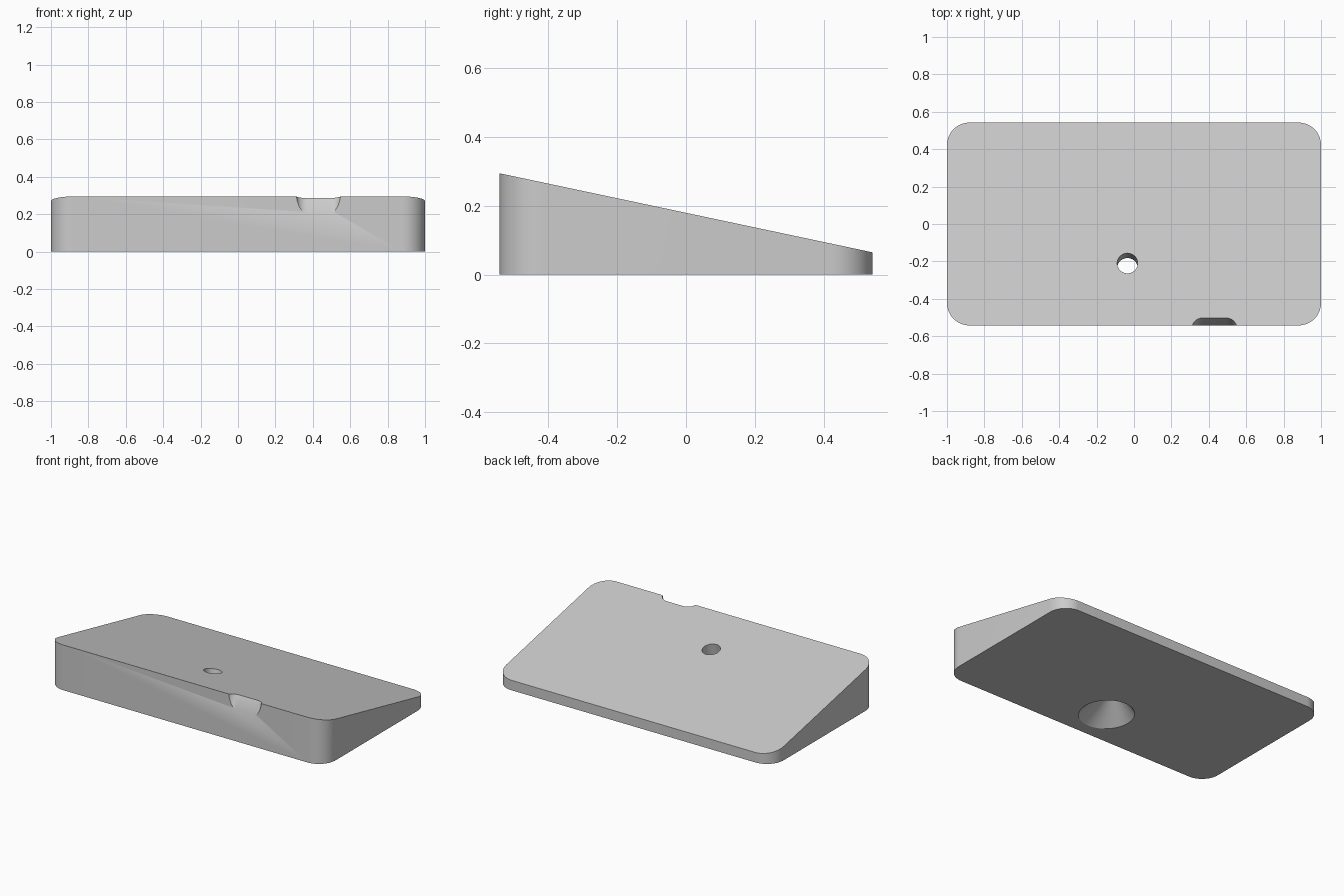
import bpy, bmesh, math
from mathutils import Vector, Matrix

cube = bpy.data.objects.get("Cube")
if cube:
    bpy.data.objects.remove(cube)

HALF_X, HALF_Y, CORNER = 1.0, 0.542, 0.12
SLOPE = -0.212        # rise of the top face per unit of y
MID_HEIGHT = 0.18


def arc(cx, cy, r, start, end, steps):
    return [(cx + r * math.cos(math.radians(start + (end - start) * i / steps)),
             cy + r * math.sin(math.radians(start + (end - start) * i / steps)))
            for i in range(steps + 1)]


def loft(name, rings):
    """Join closed rings of points into a capped solid."""
    bm = bmesh.new()
    loops = [[bm.verts.new(p) for p in ring] for ring in rings]
    bm.faces.new(list(reversed(loops[0])))
    bm.faces.new(loops[-1])
    for low, high in zip(loops, loops[1:]):
        for i in range(len(low)):
            j = (i + 1) % len(low)
            bm.faces.new((low[i], low[j], high[j], high[i]))
    bmesh.ops.recalc_face_normals(bm, faces=bm.faces)
    mesh = bpy.data.meshes.new(name)
    bm.to_mesh(mesh)
    bm.free()
    obj = bpy.data.objects.new(name, mesh)
    bpy.context.collection.objects.link(obj)
    return obj


# Wedge body with rounded corners and a sloping top
outline = []
for sx, sy, start in ((1, 1, 0), (-1, 1, 90), (-1, -1, 180), (1, -1, 270)):
    outline += arc(sx * (HALF_X - CORNER), sy * (HALF_Y - CORNER),
                   CORNER, start, start + 90, 16)
body = loft("wedge_body", [
    [(x, y, 0) for x, y in outline],
    [(x, y, MID_HEIGHT + SLOPE * y) for x, y in outline]])

# Countersunk hole, square to the sloping top and wide at the underside
hole_y = -0.21
place = (Matrix.Translation(Vector((-0.035, hole_y, MID_HEIGHT + SLOPE * hole_y)))
         @ Matrix.Rotation(math.atan(SLOPE), 4, 'X'))
hole = loft("hole_cutter", [
    [place @ Vector((x, y, t)) for x, y in arc(0, 0, r, 0, 352.5, 47)]
    for t, r in ((-0.3, 0.23), (-0.125, 0.055), (0.1, 0.055))])

# Slanted slot biting into the upper front edge
slot = arc(0.49, 0, 0.06, -90, 90, 24) + arc(0.37, 0, 0.06, 90, 270, 24)
notch = loft("notch_cutter", [
    [(x, y - 0.56 + 0.5 * (z - 0.29), z) for x, y in slot]
    for z in (0.1, 0.4)])

bpy.context.view_layer.objects.active = body
for cutter in (hole, notch):
    cutter.hide_render = True
    mod = body.modifiers.new(cutter.name, 'BOOLEAN')
    mod.operation = 'DIFFERENCE'
    mod.solver = 'EXACT'
    mod.object = cutter
    bpy.ops.object.modifier_apply(modifier=mod.name)
    bpy.data.objects.remove(cutter)

# Colour and shading
grey = bpy.data.materials.new("light_grey")
grey.use_nodes = True
colour = (0.6, 0.6, 0.6, 1)
grey.diffuse_color = colour
grey.node_tree.nodes["Principled BSDF"].inputs["Base Color"].default_value = colour
body.data.materials.clear()
body.data.materials.append(grey)

for obj in bpy.context.selected_objects:
    obj.select_set(False)
body.select_set(True)
bpy.ops.object.shade_smooth_by_angle(angle=math.radians(30))
